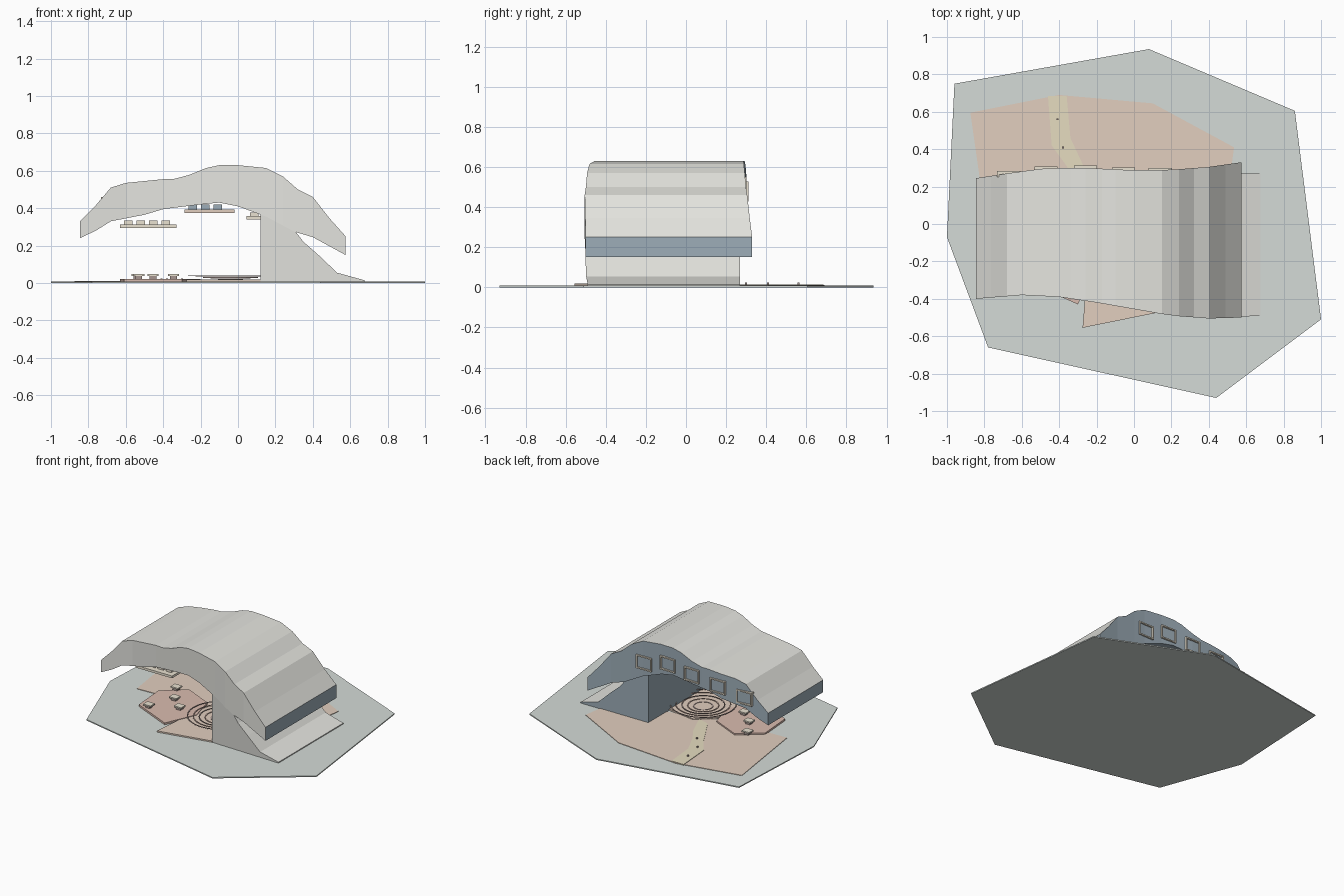
import bpy, math

if "Cube" in bpy.data.objects:
    bpy.data.objects.remove(bpy.data.objects["Cube"])


def mat(name, r, g, b):
    m = bpy.data.materials.new(name)
    m.diffuse_color = (r, g, b, 1)
    m.use_nodes = True
    m.node_tree.nodes["Principled BSDF"].inputs["Base Color"].default_value = m.diffuse_color
    return m


PALE = mat("pale", .78, .78, .74)
BLUE = mat("slate_blue", .34, .42, .48)
GREEN = mat("ground_green", .66, .71, .68)
TAN = mat("plaza_tan", .76, .62, .52)
RED = mat("terrace_red", .70, .50, .43)
SAND = mat("path_sand", .79, .72, .53)
CREAM = mat("cream", .82, .76, .64)
DARK = mat("dark_ring", .38, .30, .28)


def mesh(name, verts, faces, mats, slots=None):
    me = bpy.data.meshes.new(name)
    me.from_pydata(verts, [], faces)
    for m in mats:
        me.materials.append(m)
    if slots:
        me.polygons.foreach_set("material_index", slots)
    me.update()
    ob = bpy.data.objects.new(name, me)
    bpy.context.collection.objects.link(ob)
    return ob


def slab(name, pts, z0, z1, m):
    """Counter-clockwise outline in plan, extruded from z0 to z1."""
    n = len(pts)
    verts = [(x, y, z) for z in (z0, z1) for x, y in pts]
    faces = [list(range(n))[::-1], list(range(n, 2 * n))]
    faces += [(i, (i + 1) % n, n + (i + 1) % n, n + i) for i in range(n)]
    return mesh(name, verts, faces, [m])


def box(name, x0, x1, y0, y1, z0, z1, m):
    return slab(name, [(x0, y0), (x1, y0), (x1, y1), (x0, y1)], z0, z1, m)


def at(table, x):
    """Linear interpolation in a list of pairs."""
    for (a, p), (b, q) in zip(table, table[1:]):
        if x <= b:
            return p + (q - p) * max(0, x - a) / (b - a)
    return table[-1][1]


# ground plate and paved areas
slab("ground", [(-.96, .75), (-1, -.07), (-.78, -.66), (.44, -.93), (1, -.51),
                (.86, .605), (.08, .935)], 0, .008, GREEN)
slab("plaza", [(-.875, .595), (-.78, -.07), (-.3, -.05), (.5, .15), (.535, .41),
               (.1, .645), (-.4, .69)], .004, .0115, TAN)
slab("path", [(-.46, .685), (-.44, .42), (-.36, .31), (-.22, .06), (-.13, .03),
              (-.2, .2), (-.27, .31), (-.34, .46), (-.36, .685)], .006, .015, SAND)
slab("front_terrace", [(-.275, -.555), (.12, -.475), (.2, -.2), (.15, .02),
                       (-.1, .06), (-.22, -.05), (-.25, -.25)], .005, .018, TAN)
slab("table_terrace", [(-.63, -.03), (-.61, -.29), (-.3, -.43), (-.2, -.2),
                       (-.25, 0), (-.47, .1)], .005, .022, RED)

# path bollards
for i, (x, y) in enumerate([(-.38, .41), (-.41, .56), (-.3, .3)]):
    box(f"bollard_{i}", x - .005, x + .005, y - .005, y + .005, .012, .025, DARK)

# tables on the terrace: foot and top
for i, (x, y) in enumerate([(-.54, .05), (-.455, -.09), (-.53, -.285), (-.345, -.19)]):
    box(f"table_foot_{i}", x - .018, x + .018, y - .018, y + .018, .02, .04, DARK)
    box(f"table_top_{i}", x - .03, x + .03, y - .026, y + .026, .038, .048, CREAM)

# round stage of concentric rings rising outwards
N = 32
for k in range(5):
    r, z = .06 + k * .04, .019 + k * .0045
    verts, faces = [], []
    for i in range(N):
        a = 2 * math.pi * i / N
        for rr, zz in ((r, z), (r + .008, z), (r + .008, z + .003), (r, z + .003)):
            verts.append((-.04 + rr * math.cos(a), -.145 + rr * math.sin(a), zz))
        j = (i + 1) % N
        faces += [(4 * i + c, 4 * j + c, 4 * j + (c + 1) % 4, 4 * i + (c + 1) % 4)[::-1]
                  for c in range(4)]
    mesh(f"stage_ring_{k}", verts, faces, [RED if k % 2 else DARK])

# curved roof, cross-section swept along x
TOP = [(-.845, .33), (-.765, .41), (-.68, .51), (-.6, .535), (-.4, .555), (-.34, .557),
       (-.26, .578), (-.17, .615), (-.1, .63), (0, .63), (.15, .615), (.24, .57),
       (.32, .50), (.4, .46), (.49, .345), (.575, .25)]
LOW = [(-.845, .24), (-.76, .28), (-.68, .33), (-.5, .365), (-.4, .395), (-.2, .42),
       (-.1, .43), (0, .41), (.15, .355), (.3, .275), (.4, .245), (.575, .15)]
FRONT = [(-.845, -.40), (-.6, -.38), (-.4, -.39), (-.2, -.42), (0, -.455), (.2, -.49),
         (.4, -.505), (.575, -.50)]
BACK = [(-.845, .245), (-.68, .27), (-.5, .295), (-.3, .302), (-.1, .292), (.05, .285),
        (.2, .29), (.4, .305), (.575, .33)]
xs = sorted({x for x, _ in TOP + LOW})
verts, faces, slots = [], [], []
for i, x in enumerate(xs):
    f, b, lo, hi = at(FRONT, x), at(BACK, x), at(LOW, x), at(TOP, x)
    verts += [(x, f, lo), (x, f, hi), (x, b, hi), (x, b, lo)]
    if i:
        p, q = 4 * i - 4, 4 * i
        for c, s in enumerate((0, 0, 1, 1)):          # front, top, back, underside
            d = (c + 1) % 4
            faces.append((p + c, q + c, q + d, p + d))
            slots.append(s)
e = len(verts) - 4
faces += [(0, 1, 2, 3), (e + 3, e + 2, e + 1, e)]
slots += [1, 1]
mesh("roof", verts, faces, [PALE, BLUE], slots)

# solid pier sloping down to the right
prof = [(.12, .005), (.675, .005), (.675, .015), (.53, .055), (.43, .15), (.35, .22),
        (.30, .285), (.12, .40)]
n = len(prof)
verts = [(x, at(FRONT, x) + .003 if x < .6 else -.49, z) for x, z in prof]
verts += [(x, .27, z) for x, z in prof]
faces = [list(range(n)), list(range(n, 2 * n))[::-1]]
faces += [(i, n + i, n + (i + 1) % n, (i + 1) % n) for i in range(n)]
slots = [0, 1] + [0] * (n - 1) + [1]
mesh("pier", verts, faces, [PALE, BLUE], slots)

# framed windows on the back wall
for i, (x, z) in enumerate([(.14, .456), (-.056, .50), (-.26, .478), (-.47, .45), (-.67, .41)]):
    y, w, h, t = at(BACK, x), .062, .05, .009
    y0, y1 = y - .02, y + .012
    box(f"window_{i}_left", x + w - t, x + w, y0, y1, z - h, z + h, CREAM)
    box(f"window_{i}_right", x - w, x - w + t, y0, y1, z - h, z + h, CREAM)
    box(f"window_{i}_head", x - w, x + w, y0, y1, z + h - t, z + h, CREAM)
    box(f"window_{i}_sill", x - w, x + w, y0, y1, z - h, z - h + t, CREAM)

# hanging decks with blocks under the roof
for i, (x0, x1, z, h, count, m, bm) in enumerate([
        (-.63, -.33, .295, .022, 4, CREAM, CREAM),
        (-.285, -.02, .375, .03, 3, TAN, BLUE),
        (.045, .25, .34, .02, 3, CREAM, CREAM)]):
    box(f"hanging_deck_{i}", x0, x1, -.30, -.08, z, z + .017, m)
    for k in range(count):
        x = x0 + .02 + k * .067
        for j, y in enumerate((-.26, -.16)):
            box(f"deck_block_{i}_{k}_{j}", x, x + .045, y, y + .05, z + .016, z + .016 + h, bm)
